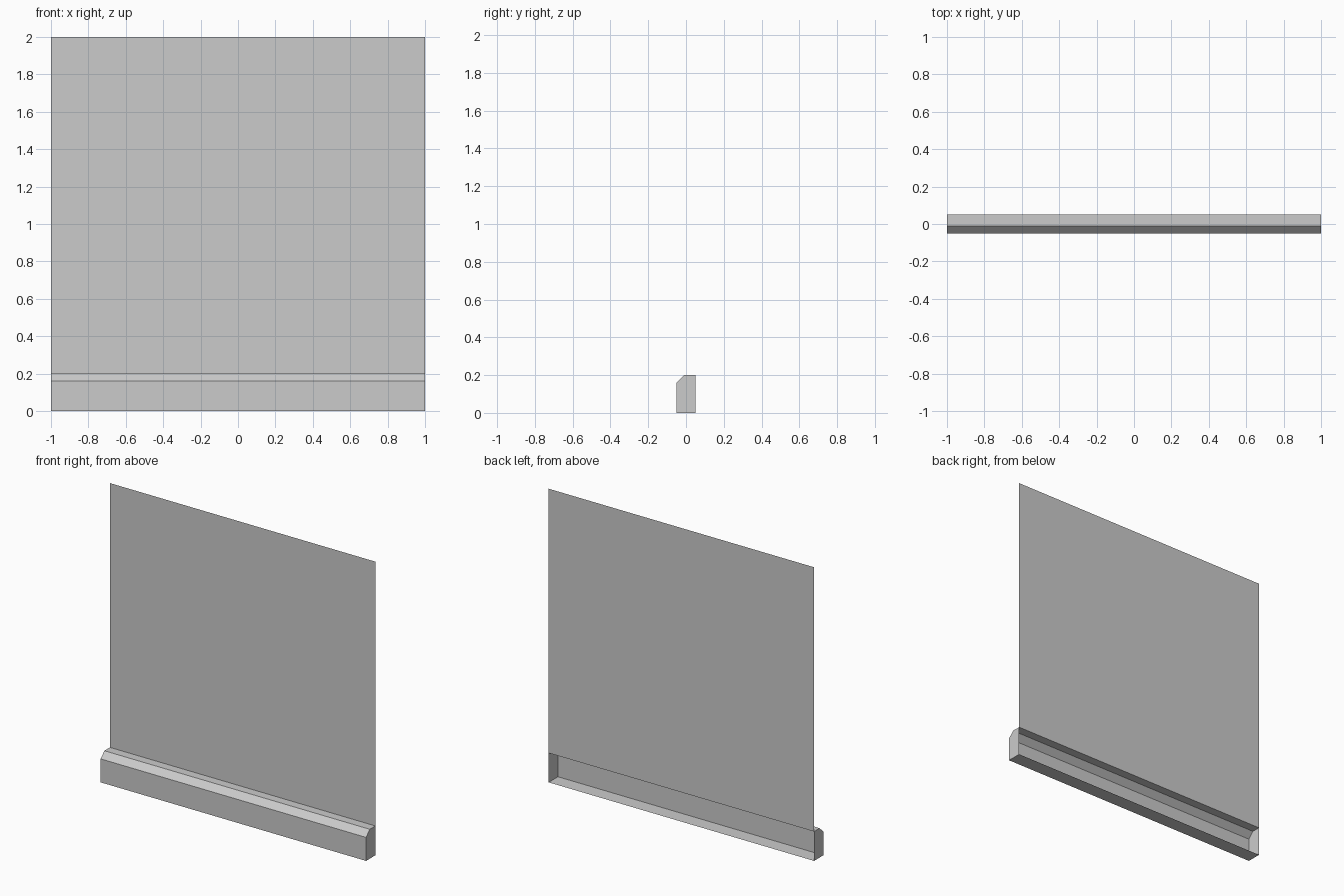
import bpy, bmesh

if "Cube" in bpy.data.objects:
    bpy.data.objects.remove(bpy.data.objects["Cube"])

HALF = 1.0
BACK = 0.05


def make_object(name, bm):
    mesh = bpy.data.meshes.new(name)
    bm.to_mesh(mesh)
    bm.free()
    obj = bpy.data.objects.new(name, mesh)
    bpy.context.collection.objects.link(obj)
    return obj


# Skirting board: chamfered profile swept along x, capped ends, open back
profile = [(BACK, 0), (-0.05, 0), (-0.05, 0.16), (-0.01, 0.2), (BACK, 0.2)]
bm = bmesh.new()
left, right = [[bm.verts.new((x, y, z)) for y, z in profile] for x in (-HALF, HALF)]
for i in range(len(profile) - 1):
    bm.faces.new((left[i], right[i], right[i + 1], left[i + 1])[::-1])
bm.faces.new(left)
bm.faces.new(right[::-1])
bm.normal_update()
# Make the front face point outwards, towards -y
front = min(bm.faces, key=lambda f: f.calc_center_median().y)
bmesh.ops.recalc_face_normals(bm, faces=bm.faces)
bm.normal_update()
if front.normal.y > 0:
    bmesh.ops.reverse_faces(bm, faces=bm.faces)
make_object("skirting_board", bm)

# Wall panel: single sheet rising from the back edge of the skirting, facing -y
bm = bmesh.new()
corners = [(-HALF, 0.2), (HALF, 0.2), (HALF, 2.0), (-HALF, 2.0)]
bm.faces.new([bm.verts.new((x, BACK, z)) for x, z in corners])
make_object("wall_panel", bm)
